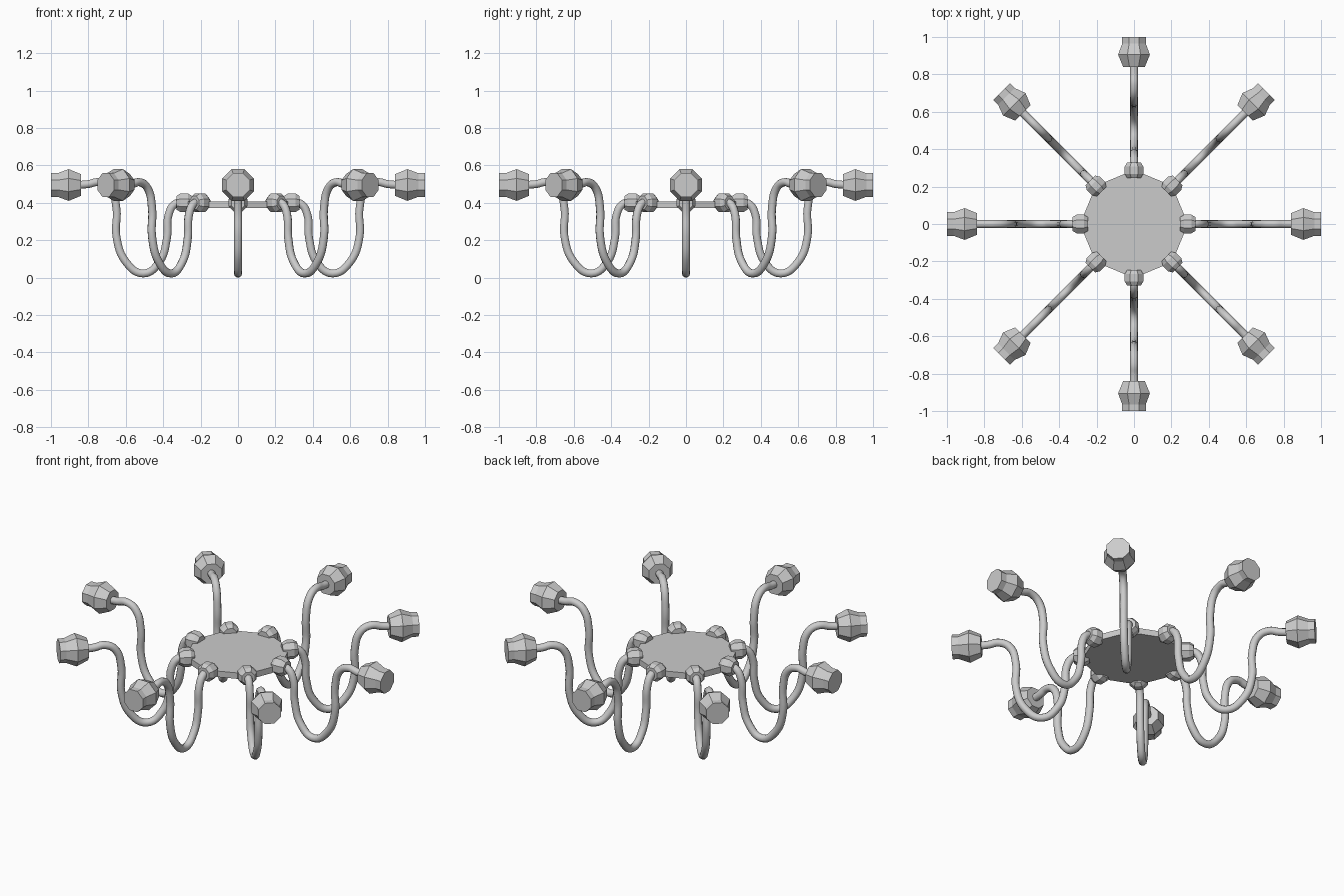
import bpy, bmesh, math
from mathutils import Matrix

if "Cube" in bpy.data.objects:
    bpy.data.objects.remove(bpy.data.objects["Cube"])

ARMS = 8


def lathe_x(name, profile, z, angle, sides=8):
    """Closed faceted solid turned about the radial axis; profile = (distance, radius)."""
    bm = bmesh.new()
    rings = []
    for x, r in profile:
        R = r / math.cos(math.pi / sides)
        rings.append([bm.verts.new((x, R * math.cos((i + .5) * math.tau / sides),
                                    z + R * math.sin((i + .5) * math.tau / sides)))
                      for i in range(sides)])
    for a, b in zip(rings, rings[1:]):
        for i in range(sides):
            j = (i + 1) % sides
            bm.faces.new((a[i], a[j], b[j], b[i]))
    bm.faces.new(rings[0])
    bm.faces.new(rings[-1])
    bmesh.ops.recalc_face_normals(bm, faces=bm.faces)
    me = bpy.data.meshes.new(name)
    bm.to_mesh(me)
    bm.free()
    ob = bpy.data.objects.new(name, me)
    ob.matrix_world = Matrix.Rotation(angle, 4, 'Z')
    bpy.context.collection.objects.link(ob)


def arm(name, path, radius, angle):
    """Smooth round tube through (distance, height) points."""
    cu = bpy.data.curves.new(name, 'CURVE')
    cu.dimensions = '3D'
    cu.bevel_depth = radius
    cu.bevel_resolution = 3
    cu.resolution_u = 6
    sp = cu.splines.new('BEZIER')
    sp.bezier_points.add(len(path) - 1)
    for p, (x, z) in zip(sp.bezier_points, path):
        p.co = (x, 0, z)
        p.handle_left_type = p.handle_right_type = 'AUTO'
    ob = bpy.data.objects.new(name, cu)
    ob.matrix_world = Matrix.Rotation(angle, 4, 'Z')
    bpy.context.collection.objects.link(ob)


# Central plate
bpy.ops.mesh.primitive_cylinder_add(vertices=16, radius=.272, depth=.036,
                                    location=(0, 0, .39),
                                    rotation=(0, 0, math.pi / 16))
bpy.context.object.name = "central_plate"

arm_path = [(.29, .40), (.335, .395), (.37, .34), (.38, .21), (.42, .085), (.505, .022),
            (.60, .085), (.65, .22), (.65, .37), (.685, .48), (.745, .51), (.80, .50), (.86, .495)]
socket = [(.245, .036), (.268, .05), (.307, .05), (.33, .036)]
lamp = [(.84, .058), (.905, .085), (.965, .063), (1.0, .063)]

# Socket, curved arm and lamp, repeated around the plate
for k in range(ARMS):
    a = k * math.tau / ARMS
    lathe_x(f"socket_{k}", socket, .40, a)
    arm(f"arm_{k}", arm_path, .022, a)
    lathe_x(f"lamp_{k}", lamp, .495, a)
